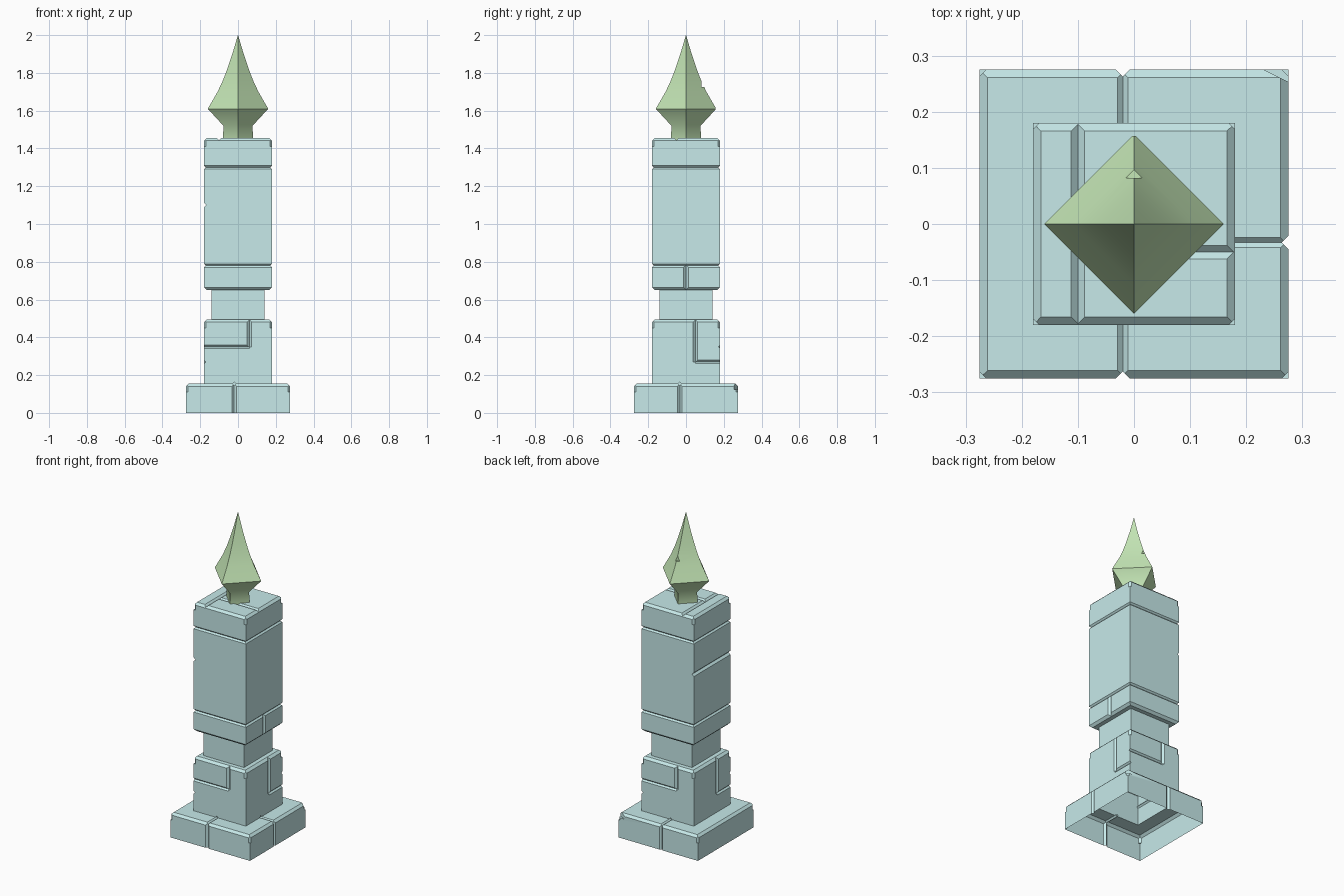
import bpy, bmesh, math
from mathutils import Matrix, Euler

if "Cube" in bpy.data.objects:
    bpy.data.objects.remove(bpy.data.objects["Cube"])


def material(name, rgb):
    m = bpy.data.materials.new(name)
    m.diffuse_color = (*rgb, 1)
    m.use_nodes = True
    m.node_tree.nodes["Principled BSDF"].inputs["Base Color"].default_value = m.diffuse_color
    return m


def loft(name, rings, turn, mat, rims=(), bevel=0.014):
    """Four-sided solid from (radius, z) rings; chosen rings get a bevel."""
    bm = bmesh.new()
    loops = []
    for r, z in rings:
        loops.append([bm.verts.new((r * math.cos(turn + i * math.pi / 2),
                                    r * math.sin(turn + i * math.pi / 2), z))
                      for i in range(4)])
    for a, b in zip(loops, loops[1:]):
        for i in range(4):
            j = (i + 1) % 4
            bm.faces.new((a[i], a[j], b[j], b[i]))
    bm.faces.new(loops[0][::-1])
    bm.faces.new(loops[-1])
    edges = [bm.edges.get((loops[k][i], loops[k][(i + 1) % 4]))
             for k in rims for i in range(4)]
    if edges:
        bmesh.ops.bevel(bm, geom=edges, offset=bevel, segments=1,
                        profile=0.5, affect='EDGES')
    bmesh.ops.remove_doubles(bm, verts=bm.verts, dist=1e-5)
    bmesh.ops.recalc_face_normals(bm, faces=bm.faces)
    me = bpy.data.meshes.new(name)
    bm.to_mesh(me)
    bm.free()
    me.materials.append(mat)
    ob = bpy.data.objects.new(name, me)
    bpy.context.collection.objects.link(ob)
    return ob


def cut(target, loc, size, rot=(0, 0, 0)):
    """Subtract one rotated box from the target."""
    bm = bmesh.new()
    bmesh.ops.create_cube(bm, size=1)
    bm.transform(Matrix.LocRotScale(loc, Euler(rot), size))
    me = bpy.data.meshes.new("cutter")
    bm.to_mesh(me)
    bm.free()
    c = bpy.data.objects.new("cutter", me)
    bpy.context.collection.objects.link(c)
    c.hide_render = True
    mod = target.modifiers.new("cut", 'BOOLEAN')
    mod.operation, mod.solver, mod.object = 'DIFFERENCE', 'EXACT', c
    bpy.context.view_layer.objects.active = target
    bpy.ops.object.modifier_apply(modifier=mod.name)
    bpy.data.objects.remove(c)


def groove(target, a, b, d=0.012):
    """V-shaped crack along an axis-aligned line from a to b."""
    mid = [(p + q) / 2 for p, q in zip(a, b)]
    size, rot = [], []
    for p, q in zip(a, b):
        along = abs(p - q) > 1e-6
        size.append(abs(p - q) if along else d * math.sqrt(2))
        rot.append(math.pi / 4 if along else 0)
    cut(target, mid, size, rot)


def finish(ob, angle):
    bpy.ops.object.select_all(action='DESELECT')
    ob.select_set(True)
    bpy.context.view_layer.objects.active = ob
    bpy.ops.object.shade_smooth_by_angle(angle=math.radians(angle))


stone = material("teal_stone", (0.57, 0.82, 0.82))
leaf = material("green_flame", (0.56, 0.80, 0.47))
S = math.sqrt(2)

# Stone pillar: plinth, lower block, neck, upper block
B, W, N = 0.275, 0.18, 0.14
rings = [(B, 0), (B, .155), (W, .155), (W, .495), (N, .495), (N, .65),
         (W, .65), (W, 1.455)]
pillar = loft("stone_pillar", [(r * S, z) for r, z in rings],
              math.pi / 4, stone, rims=(1, 3, 6, 7))

# Seams around the upper block
for z in (0.78, 1.30):
    for s in (-W, W):
        groove(pillar, (s, -.2, z), (s, .2, z), .009)
        groove(pillar, (-.2, s, z), (.2, s, z), .009)

# Plinth cracks, on the sides and across the top
for s in (-1, 1):
    groove(pillar, (-.02, s * B, -.05), (-.02, s * B, .2))
    groove(pillar, (-.02, s * .17, .155), (-.02, s * .3, .155), .009)
groove(pillar, (B, -.033, -.05), (B, -.033, .2))
groove(pillar, (.17, -.033, .155), (.3, -.033, .155), .009)

# Lower block joints, repeated on opposite sides
for s in (-1, 1):
    groove(pillar, (s * .06, -s * W, .35), (s * .06, -s * W, .52))
    groove(pillar, (-s * .2, -s * W, .35), (s * .06, -s * W, .35), .009)
    groove(pillar, (s * W, s * .05, .27), (s * W, s * .05, .52))
    groove(pillar, (s * W, s * .05, .27), (s * W, s * .2, .27), .009)

# Cracks on the pillar top, left face and lower band
groove(pillar, (-.1, -.2, 1.455), (-.1, .2, 1.455))
groove(pillar, (-.1, -.05, 1.455), (.2, -.05, 1.455))
groove(pillar, (-W, -.2, 1.1), (-W, .2, 1.1))
groove(pillar, (W, 0, .62), (W, 0, .78))

# Chipped corners
for w, z in ((B, .155), (W, .495), (W, 1.455)):
    for sx in (-1, 1):
        for sy in (-1, 1):
            cut(pillar, (sx * (w + .012), sy * (w + .012), z), (.05, .05, .09),
                (0, 0, math.pi / 4))
cut(pillar, (.262, .282, .155), (.12, .04, .06), (0, 0, -.46))

# The pillar is an open shell underneath
bm = bmesh.new()
bm.from_mesh(pillar.data)
under = [f for f in bm.faces if all(v.co.z < 1e-4 for v in f.verts)]
bmesh.ops.delete(bm, geom=under, context='FACES')
bm.to_mesh(pillar.data)
bm.free()
finish(pillar, 30)

# Pointed flame finial with a chip on its back ridge
flame = loft("flame_finial",
             [(.08, 1.44), (.077, 1.52), (.16, 1.61), (.108, 1.7),
              (.08, 1.76), (.057, 1.82), (.03, 1.9), (.0005, 2.0)],
             0, leaf)
cut(flame, (0, .132, 1.757), (.1, .1, .064))
cut(flame, (0, .18, 1.61), (.1, .046, .05))
finish(flame, 35)
